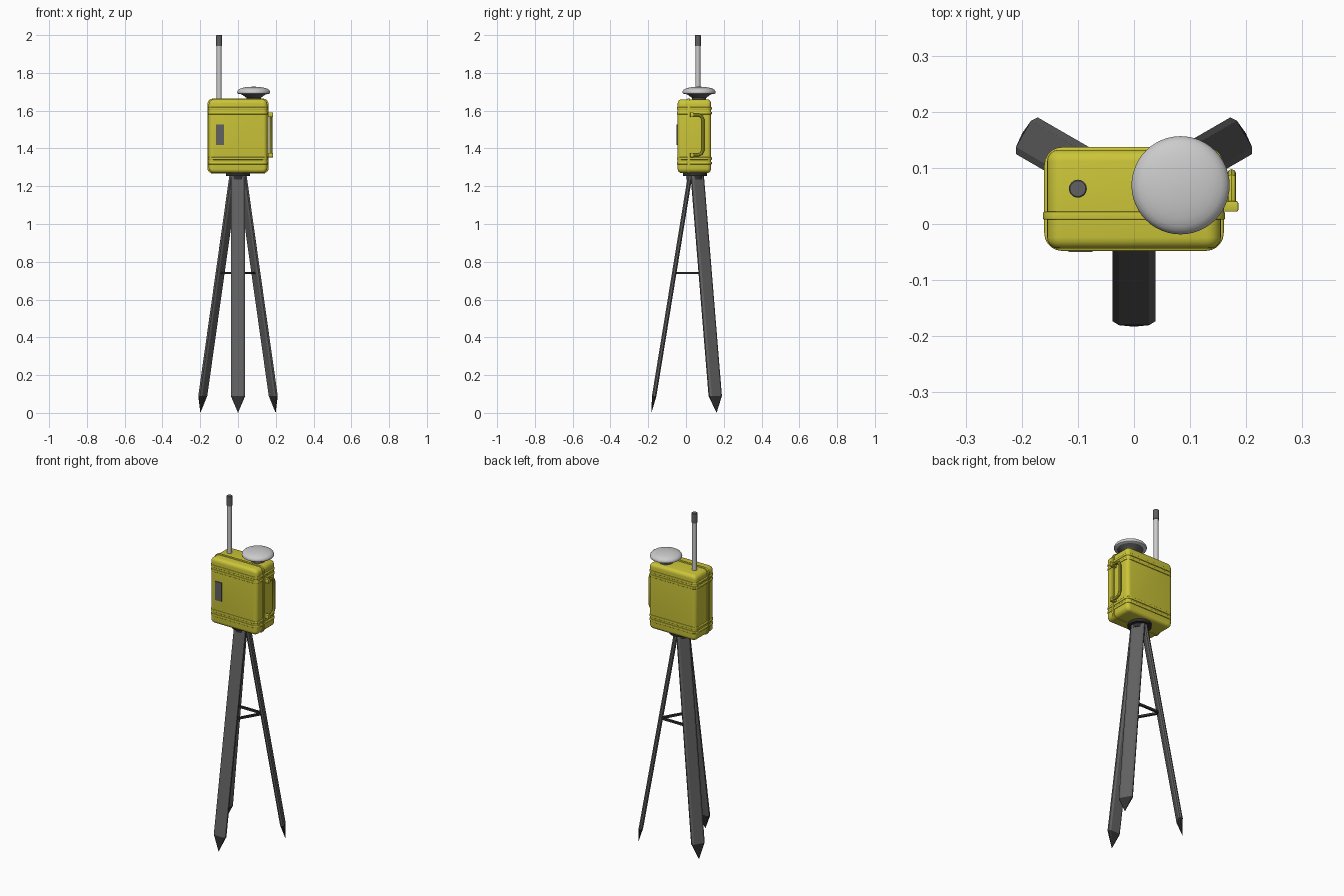
import bpy, bmesh
from math import pi, sin, cos, radians
from mathutils import Vector, Matrix

if "Cube" in bpy.data.objects:
    bpy.data.objects.remove(bpy.data.objects["Cube"])

HUB_Y = 0.047


def material(name, rgb):
    m = bpy.data.materials.new(name)
    m.diffuse_color = (*rgb, 1)
    m.use_nodes = True
    m.node_tree.nodes["Principled BSDF"].inputs["Base Color"].default_value = m.diffuse_color
    return m


YELLOW = material("yellow_plastic", (0.60, 0.56, 0.04))
DARK = material("dark_grey", (0.12, 0.12, 0.12))
BLACK = material("near_black", (0.03, 0.03, 0.03))
LIGHT = material("light_grey", (0.55, 0.55, 0.55))


def finish(name, bm, mat, smooth=True):
    bmesh.ops.recalc_face_normals(bm, faces=bm.faces)
    me = bpy.data.meshes.new(name)
    bm.to_mesh(me)
    bm.free()
    me.materials.append(mat)
    ob = bpy.data.objects.new(name, me)
    bpy.context.collection.objects.link(ob)
    if smooth:
        bpy.ops.object.select_all(action='DESELECT')
        ob.select_set(True)
        bpy.context.view_layer.objects.active = ob
        bpy.ops.object.shade_smooth_by_angle(angle=radians(35))
    return ob


def box(name, lo, hi, mat, axis=2, corner=0.0, edge=0.0, seg=5):
    """Block whose edges along `axis` get radius `corner`, then rims radius `edge`."""
    lo, hi = Vector(lo), Vector(hi)
    bm = bmesh.new()
    bmesh.ops.create_cube(bm, size=1)
    for v in bm.verts:
        v.co = (lo + hi) / 2 + v.co * (hi - lo)
    if corner:
        along = [e for e in bm.edges
                 if abs(e.verts[0].co[axis] - e.verts[1].co[axis]) > 1e-6]
        bmesh.ops.bevel(bm, geom=along, offset=corner, segments=seg,
                        profile=0.5, affect='EDGES')
    if edge:
        rim = [e for e in bm.edges
               if abs(e.verts[0].co[axis] - e.verts[1].co[axis]) < 1e-6]
        bmesh.ops.bevel(bm, geom=rim, offset=edge, segments=max(2, seg - 1),
                        profile=0.5, affect='EDGES')
    return finish(name, bm, mat)


def lathe(name, profile, centre, mat, n=40):
    """Turned part from (radius, z) points."""
    bm = bmesh.new()
    rings = []
    for r, z in profile:
        rings.append([bm.verts.new((centre[0] + r * cos(2 * pi * i / n),
                                    centre[1] + r * sin(2 * pi * i / n), z))
                      for i in range(n)])
    for a, b in zip(rings, rings[1:]):
        for i in range(n):
            bm.faces.new((a[i], a[(i + 1) % n], b[(i + 1) % n], b[i]))
    bm.faces.new(rings[0])
    bm.faces.new(rings[-1])
    return finish(name, bm, mat)


# case shell, lid seam and reinforcing ribs
box("case_body", (-0.155, -0.044, 1.270), (0.155, 0.132, 1.660), YELLOW,
    axis=1, corner=0.026, edge=0.02)
box("case_seam", (-0.162, 0.008, 1.267), (0.162, 0.022, 1.664), YELLOW,
    axis=1, corner=0.03, edge=0.002, seg=5)
for i, z in enumerate((1.322, 1.347, 1.587, 1.612)):
    box(f"case_rib_{i + 1}", (-0.160, -0.048, z - 0.007), (0.160, 0.137, z + 0.007),
        YELLOW, axis=2, corner=0.032, edge=0.004)

# display panel on the front
box("front_panel", (-0.117, -0.050, 1.417), (-0.074, -0.040, 1.528), DARK)

# folded carry handle with two hinge brackets
cu = bpy.data.curves.new("handle_path", 'CURVE')
cu.dimensions = '3D'
cu.bevel_depth = 0.008
cu.bevel_resolution = 2
cu.use_fill_caps = True
path = [(0.03, 1.578), (0.065, 1.578), (0.082, 1.570), (0.090, 1.552)]
path += [(y, 2 * 1.4715 - z) for y, z in reversed(path)]
sp = cu.splines.new('POLY')
sp.points.add(len(path) - 1)
for p, (y, z) in zip(sp.points, path):
    p.co = (0.174, y, z, 1)
tmp = bpy.data.objects.new("handle_path", cu)
bpy.context.collection.objects.link(tmp)
bm = bmesh.new()
me = tmp.to_mesh()
bm.from_mesh(me)
tmp.to_mesh_clear()
bpy.data.objects.remove(tmp)
finish("carry_handle", bm, YELLOW)
for side, z in (("upper", 1.578), ("lower", 1.365)):
    box(f"handle_bracket_{side}", (0.150, 0.022, z - 0.012), (0.186, 0.041, z + 0.012),
        YELLOW, axis=2, corner=0.004, edge=0.002, seg=3)

# antenna mast and tip
lathe("antenna_mast", [(0.013, 1.65), (0.013, 1.95)], (-0.10, 0.063), LIGHT, 24)
lathe("antenna_tip", [(0.016, 1.943), (0.016, 1.998), (0.014, 2.0)],
      (-0.10, 0.063), DARK, 24)

# satellite receiver dome
lathe("receiver_base", [(0.038, 1.652), (0.038, 1.668), (0.060, 1.684), (0.080, 1.692)],
      (0.083, 0.069), DARK, 48)
dome = [(0.080, 1.688), (0.086, 1.692), (0.0875, 1.698), (0.086, 1.704)]
dome += [(0.084 * cos(a), 1.705 + 0.022 * sin(a))
         for a in (radians(d) for d in (15, 30, 45, 60, 75, 88))]
lathe("receiver_dome", dome, (0.083, 0.069), LIGHT, 48)

# tripod head plate
lathe("tripod_head", [(0.045, 1.235), (0.045, 1.255), (0.064, 1.255), (0.064, 1.275)],
      (0, HUB_Y), BLACK, 40)

# legs: flat octagonal bars with pointed feet, three around the hub
section = [(0.038, 0.005), (0.027, 0.012), (-0.027, 0.012), (-0.038, 0.005),
           (-0.038, -0.005), (-0.027, -0.012), (0.027, -0.012), (0.038, -0.005)]


def leg_radius(z):
    return 0.230 - 0.163 * z


for i, (name, ang) in enumerate((("front", -90), ("right", 30), ("left", 150))):
    m = Matrix.Translation((0, HUB_Y, 0)) @ Matrix.Rotation(radians(ang), 4, 'Z')

    def ring(bm, z):
        return [bm.verts.new(m @ Vector((leg_radius(z) + d, w, z))) for w, d in section]

    bm = bmesh.new()
    a, b = ring(bm, 0.09), ring(bm, 1.258)
    for k in range(8):
        bm.faces.new((a[k], a[k - 1], b[k - 1], b[k]))
    bm.faces.new(a)
    bm.faces.new(b)
    finish(f"{name}_leg", bm, DARK, False)

    bm = bmesh.new()
    a = ring(bm, 0.09)
    tip = bm.verts.new(m @ Vector((leg_radius(0), 0, 0)))
    for k in range(8):
        bm.faces.new((a[k], a[k - 1], tip))
    bm.faces.new(a)
    finish(f"{name}_foot_spike", bm, BLACK, False)

    # spreader bar from this leg to the next
    p, q = [Vector((cos(radians(t)) * leg_radius(0.74),
                    HUB_Y + sin(radians(t)) * leg_radius(0.74), 0.74))
            for t in (ang, ang + 120)]
    bar = box(f"spreader_bar_{i + 1}", (-(q - p).length / 2, -0.006, -0.006),
              ((q - p).length / 2, 0.006, 0.006), BLACK)
    bar.matrix_world = (Matrix.Translation((p + q) / 2)
                        @ (q - p).to_track_quat('X', 'Z').to_matrix().to_4x4())
